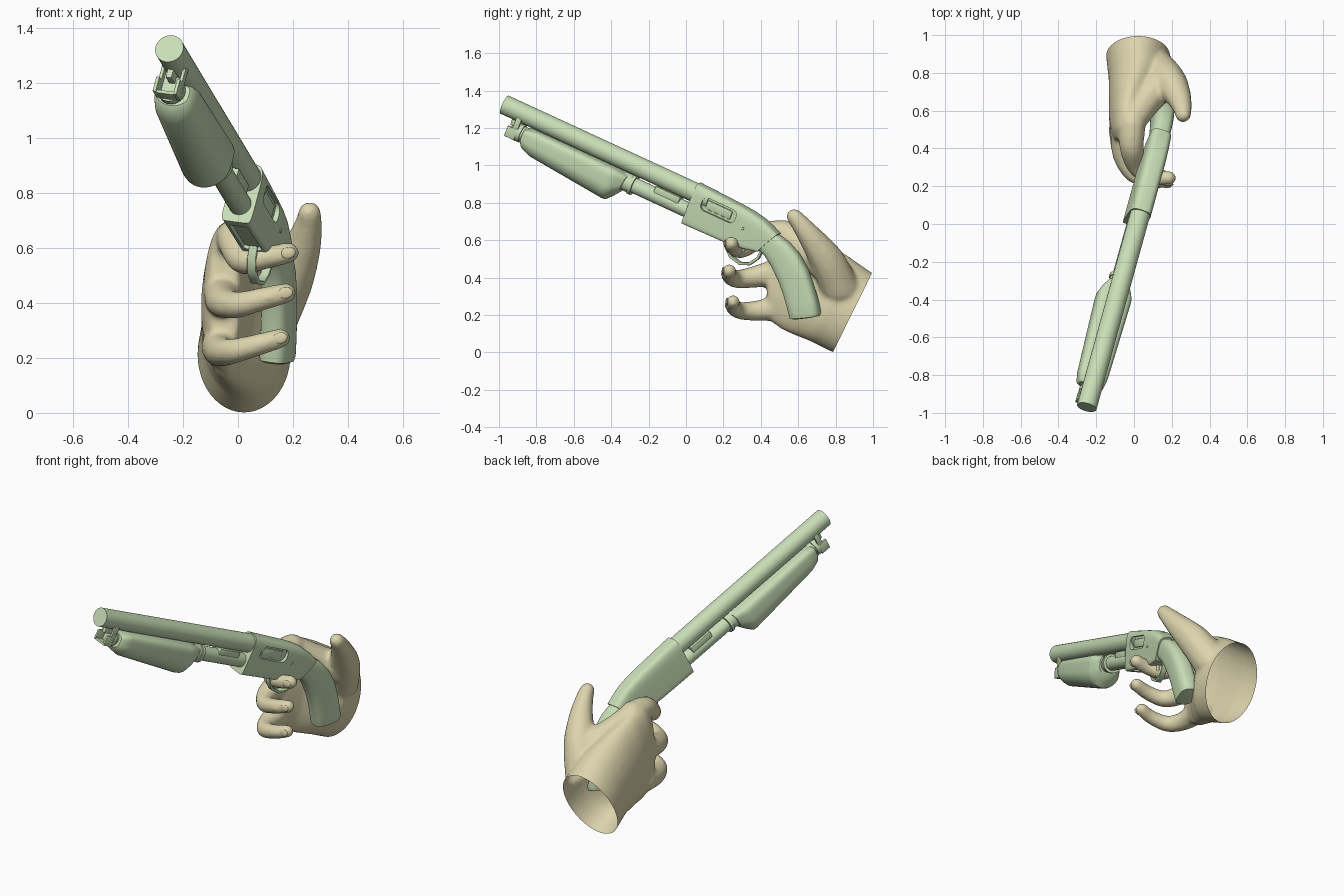
import bpy, bmesh, math
from mathutils import Vector, Matrix


def material(name, rgb):
    m = bpy.data.materials.new(name)
    m.diffuse_color = (*rgb, 1)
    return m


GREEN = material("pale_green", (0.58, 0.73, 0.47))
TAN = material("tan", (0.72, 0.66, 0.42))

# Gun frame: local x across, y from muzzle to grip, z up
d = Vector((0.2437, 0.8806, -0.4061)).normalized()
u = Vector((0.241, 0.350, 0.904))
u = (u - u.dot(d) * d).normalized()
r = d.cross(u)
GUN = Matrix.Translation((-0.25, -0.97, 1.325)) @ Matrix((r, d, u)).transposed().to_4x4()


def make(name, bm, mat, matrix=None):
    bmesh.ops.recalc_face_normals(bm, faces=bm.faces[:])
    me = bpy.data.meshes.new(name)
    bm.to_mesh(me)
    bm.free()
    me.materials.append(mat)
    ob = bpy.data.objects.new(name, me)
    bpy.context.collection.objects.link(ob)
    if matrix:
        ob.matrix_world = matrix
    return ob


def skin_rings(bm, rings):
    """Join rings of points into a closed tube."""
    vs = [[bm.verts.new(p) for p in ring] for ring in rings]
    n = len(vs[0])
    for a, b in zip(vs, vs[1:]):
        for i in range(n):
            j = (i + 1) % n
            bm.faces.new((a[i], a[j], b[j], b[i]))
    bm.faces.new(vs[0])
    bm.faces.new(vs[-1])


def loft(name, stations, n_top=2.5, n_bot=2.5, sides=36):
    """Stations: top (y, z), bottom (y, z), half width; superellipse sections."""
    rings = []
    for ty, tz, by, bz, hw in stations:
        top, bot = Vector((0, ty, tz)), Vector((0, by, bz))
        c, h = (top + bot) / 2, (top - bot) / 2
        ring = []
        for i in range(sides):
            a = 2 * math.pi * i / sides
            co, si = math.cos(a), math.sin(a)
            e = 2 / (n_top if si > 0 else n_bot)
            ring.append(c + h * math.copysign(abs(si) ** e, si)
                        + Vector((hw * math.copysign(abs(co) ** e, co), 0, 0)))
        rings.append(ring)
    bm = bmesh.new()
    skin_rings(bm, rings)
    return make(name, bm, GREEN, GUN)


def tube(name, y0, y1, z, rad):
    return loft(name, [(y, z + rad, y, z - rad, rad) for y in (y0, y1)], 2, 2)


def box(name, lo, hi, bevel=0.004, seg=2, axis=None):
    bm = bmesh.new()
    bmesh.ops.create_cube(bm, size=1)
    lo, hi = Vector(lo), Vector(hi)
    for v in bm.verts:
        v.co = (lo + hi) / 2 + Matrix.Diagonal(hi - lo) @ v.co
    es = [e for e in bm.edges if axis is None
          or abs((e.verts[0].co - e.verts[1].co)[axis]) > 1e-4]
    bmesh.ops.bevel(bm, geom=es, offset=bevel, segments=seg, affect='EDGES', profile=0.5)
    return make(name, bm, GREEN, GUN)


def apply(ob, kind, **props):
    mod = ob.modifiers.new(kind, kind)
    for k, v in props.items():
        setattr(mod, k, v)
    bpy.context.view_layer.objects.active = ob
    bpy.ops.object.modifier_apply(modifier=mod.name)


# Barrel, magazine tube and the open clamp under the muzzle
tube("barrel", 0, 1.25, 0, 0.053)
tube("magazine_tube", 0.14, 1.2, -0.105, 0.042)
tube("magazine_ring", 0.122, 0.15, -0.106, 0.05)
box("barrel_lug", (-0.012, 0.07, -0.085), (0.012, 0.14, -0.03))
box("clamp_base", (-0.036, 0.075, -0.148), (0.036, 0.13, -0.134))
for side, x in (("left", -0.04), ("right", 0.04)):
    box("clamp_cheek_" + side, (x - 0.007, 0.07, -0.146), (x + 0.007, 0.13, -0.085))
    box("clamp_prong_" + side, (x - 0.007, 0.098, -0.1), (x + 0.007, 0.13, -0.015))

# Sliding fore-end with its collar and action bar
loft("fore_end", [
    (0.165, -0.07, 0.165, -0.155, 0.06), (0.18, -0.062, 0.18, -0.175, 0.073),
    (0.235, -0.05, 0.235, -0.198, 0.081), (0.69, -0.05, 0.69, -0.241, 0.093),
    (0.715, -0.052, 0.71, -0.239, 0.091), (0.745, -0.058, 0.74, -0.208, 0.079),
    (0.785, -0.065, 0.77, -0.17, 0.058)], 5, 2)
tube("fore_end_collar", 0.76, 0.815, -0.105, 0.05)
tube("fore_end_rim", 0.81, 0.83, -0.105, 0.056)
box("action_bar", (-0.037, 0.95, -0.09), (0.037, 1.1, -0.05))

# Receiver with ejection port and loading port cut in
receiver = loft("receiver", [
    (1.16, 0.058, 1.16, -0.176, 0.058), (1.42, 0.046, 1.40, -0.172, 0.059),
    (1.50, 0.04, 1.47, -0.168, 0.059), (1.57, 0.027, 1.53, -0.16, 0.058),
    (1.625, 0.008, 1.57, -0.151, 0.057), (1.672, -0.012, 1.605, -0.143, 0.056)], 4, 9, 44)
for lo, hi, ax, bev in (((0.04, 1.225, -0.058), (0.1, 1.43, 0.016), 0, 0.028),
                        ((-0.036, 1.2, -0.22), (0.036, 1.42, -0.157), 2, 0.012)):
    cutter = box("cutter", lo, hi, bev, 6, ax)
    cutter.hide_render = True
    bpy.context.view_layer.update()
    apply(receiver, 'BOOLEAN', operation='DIFFERENCE', object=cutter, solver='EXACT')
    bpy.data.objects.remove(cutter)
box("bolt", (0.03, 1.25, -0.046), (0.047, 1.40, 0.003), 0.006)
box("safety_pin", (0.05, 1.48, -0.064), (0.063, 1.496, -0.048))

# Curved pistol grip
loft("grip", [
    (1.66, -0.018, 1.595, -0.138, 0.05), (1.69, -0.022, 1.615, -0.142, 0.05),
    (1.74, -0.034, 1.645, -0.153, 0.051),
    (1.81, -0.066, 1.70, -0.19, 0.053), (1.885, -0.122, 1.765, -0.246, 0.054),
    (1.945, -0.187, 1.82, -0.305, 0.055), (2.0, -0.255, 1.86, -0.355, 0.056),
    (2.04, -0.31, 1.888, -0.392, 0.056), (2.042, -0.33, 1.9, -0.408, 0.053),
    (2.025, -0.343, 1.92, -0.405, 0.042)], 3, 3)

# Trigger guard and trigger
loft("trigger_guard", [
    (1.425, -0.16, 1.41, -0.16, 0.016), (1.44, -0.2, 1.425, -0.207, 0.016),
    (1.475, -0.231, 1.467, -0.245, 0.017), (1.53, -0.243, 1.532, -0.258, 0.017),
    (1.575, -0.225, 1.586, -0.236, 0.017), (1.605, -0.18, 1.62, -0.185, 0.016),
    (1.61, -0.13, 1.625, -0.13, 0.016)], 6, 6, 20)
loft("trigger", [
    (1.505, -0.15, 1.53, -0.15, 0.01), (1.508, -0.19, 1.525, -0.19, 0.009),
    (1.498, -0.225, 1.508, -0.228, 0.008)], 3, 3, 16)

# Hand: palm sections (centre, width axis, half width, half thickness)
hand = bmesh.new()
rings = []
for c, w, half, thick in (
        ((0.022, 0.96, 0.18), (0, 0.443, 0.896), 0.237, 0.17),
        ((0.022, 0.89, 0.213), (0, 0.443, 0.896), 0.237, 0.17),
        ((0.022, 0.77, 0.285), (0, 0.42, 0.9), 0.25, 0.156),
        ((-0.012, 0.66, 0.345), (0, 0.33, 0.94), 0.265, 0.122),
        ((-0.04, 0.57, 0.39), (0, 0.2, 0.98), 0.275, 0.094),
        ((-0.05, 0.49, 0.425), (0, 0.1, 0.99), 0.27, 0.075),
        ((-0.05, 0.44, 0.43), (0, 0.05, 1), 0.24, 0.055)):
    rings.append([Vector(c) + Vector(w) * half * math.sin(a) + Vector((thick * math.cos(a), 0, 0))
                  for a in (2 * math.pi * i / 32 for i in range(32))])
skin_rings(hand, rings)

# Fingers, thumb and thumb web: points (x, y, z, radius), filled with balls
digits = [
    [(-0.01, 0.53, 0.635, 0.075), (-0.012, 0.41, 0.628, 0.067), (0.018, 0.30, 0.555, 0.052),
     (0.1, 0.25, 0.565, 0.044), (0.185, 0.243, 0.582, 0.04)],
    [(-0.055, 0.51, 0.435, 0.076), (-0.055, 0.37, 0.405, 0.061), (-0.005, 0.27, 0.392, 0.05),
     (0.09, 0.23, 0.415, 0.044), (0.175, 0.232, 0.436, 0.039)],
    [(-0.065, 0.5, 0.24, 0.072), (-0.06, 0.38, 0.223, 0.057), (-0.015, 0.285, 0.225, 0.048),
     (0.08, 0.248, 0.25, 0.042), (0.155, 0.252, 0.272, 0.038)],
    [(0.115, 0.82, 0.35, 0.108), (0.185, 0.755, 0.49, 0.095), (0.235, 0.675, 0.605, 0.07),
     (0.257, 0.61, 0.69, 0.051), (0.26, 0.578, 0.728, 0.043)],
    [(0.155, 0.75, 0.47, 0.095), (0.08, 0.67, 0.525, 0.085), (0.0, 0.56, 0.61, 0.078)]]
for pts in digits:
    p = [Vector(q) for q in [pts[0]] + pts + [pts[-1]]]
    for a, b, c, e in zip(p, p[1:], p[2:], p[3:]):
        for k in range(11):
            t = k / 10
            q = 0.5 * (2 * b + (c - a) * t + (2 * a - 5 * b + 4 * c - e) * t ** 2
                       + (3 * b - a - 3 * c + e) * t ** 3)
            bmesh.ops.create_icosphere(hand, subdivisions=2, radius=q[3],
                                       matrix=Matrix.Translation(q.xyz))
hand_ob = make("hand", hand, TAN)
apply(hand_ob, 'REMESH', mode='VOXEL', voxel_size=0.011)
apply(hand_ob, 'SMOOTH', factor=0.5, iterations=12)

# Cut the wrist open
bm = bmesh.new()
bm.from_mesh(hand_ob.data)
bmesh.ops.bisect_plane(bm, geom=bm.verts[:] + bm.edges[:] + bm.faces[:], clear_outer=True,
                       plane_co=(0, 0.89, 0.213), plane_no=(0, 0.896, -0.443))
bm.to_mesh(hand_ob.data)
bm.free()
hand_ob.data.materials.clear()
hand_ob.data.materials.append(TAN)

# Fingernails
for i, pts in enumerate(digits[:3]):
    x, y, z, rad = pts[-1]
    bm = bmesh.new()
    bmesh.ops.create_uvsphere(bm, u_segments=20, v_segments=10, radius=1, matrix=(
        Matrix.Translation((x - 0.002, y - rad * 0.85, z)) @ Matrix.Rotation(-0.2, 4, 'Y')
        @ Matrix.Diagonal((0.027, 0.008, 0.021, 1))))
    make("fingernail_%d" % (i + 1), bm, TAN)

# Smooth shading with sharp edges kept
bpy.ops.object.select_all(action='DESELECT')
for ob in bpy.context.scene.objects:
    ob.select_set(True)
bpy.context.view_layer.objects.active = hand_ob
bpy.ops.object.shade_smooth_by_angle(angle=math.radians(35))
